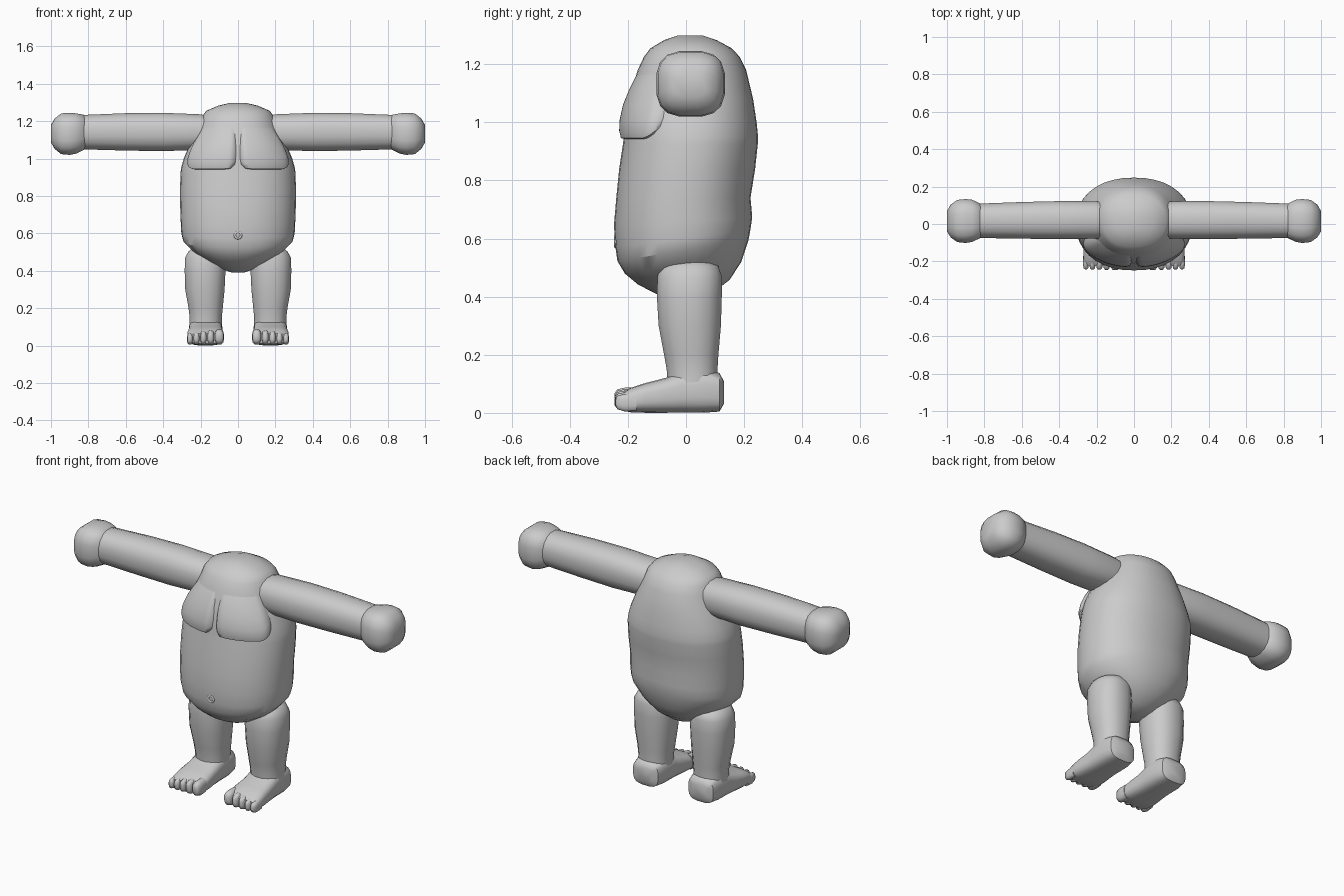
import bpy, bmesh, math

skin = bpy.data.materials.new("plain_grey")
skin.diffuse_color = (0.6, 0.6, 0.6, 1)


def finish(name, verts, faces, angle=40, mirror=False):
    me = bpy.data.meshes.new(name)
    me.from_pydata(verts, [], faces)
    bm = bmesh.new()
    bm.from_mesh(me)
    bmesh.ops.recalc_face_normals(bm, faces=bm.faces)
    bm.to_mesh(me)
    bm.free()
    me.materials.append(skin)
    ob = bpy.data.objects.new(name, me)
    bpy.context.collection.objects.link(ob)
    bpy.ops.object.select_all(action='DESELECT')
    ob.select_set(True)
    bpy.context.view_layer.objects.active = ob
    bpy.ops.object.shade_smooth_by_angle(angle=math.radians(angle))
    if mirror:
        ob.modifiers.new("mirror", 'MIRROR')
    return ob


def sup(c, e):
    return math.copysign(abs(c) ** (2 / e), c)


def skin_rings(rings):
    """Faces bridging equal rings, closed by a cap at each end."""
    n, m = len(rings[0]), len(rings)
    faces = [(i * n + j, i * n + (j + 1) % n, (i + 1) * n + (j + 1) % n, (i + 1) * n + j)
             for i in range(m - 1) for j in range(n)]
    faces += [tuple(range(n)), tuple(range((m - 1) * n, m * n))]
    return [v for r in rings for v in r], faces


def loft(name, axis, sections, seg=16, e=2.3, angle=60):
    """Mirrored limb; section = position on axis, then min/max of the other two axes."""
    rings = []
    for p, u0, u1, v0, v1 in sections:
        ring = []
        for k in range(seg):
            a = 2 * math.pi * (k + 0.5) / seg
            u = (u0 + u1) / 2 + (u1 - u0) / 2 * sup(math.cos(a), e)
            v = (v0 + v1) / 2 + (v1 - v0) / 2 * sup(math.sin(a), e)
            ring.append({'x': (p, u, v), 'y': (u, p, v), 'z': (u, v, p)}[axis])
        rings.append(ring)
    return finish(name, *skin_rings(rings), angle, True)


# Torso outline: height, half width, front, back, slant
OUTLINE = [
    (0.39, 0.03, -0.04, 0.04, 0.0), (0.41, 0.09, -0.10, 0.09, 0.02),
    (0.45, 0.165, -0.165, 0.15, 0.05), (0.50, 0.235, -0.21, 0.19, 0.10),
    (0.56, 0.292, -0.236, 0.215, 0.16), (0.60, 0.303, -0.243, 0.221, 0.12),
    (0.66, 0.306, -0.248, 0.228, 0.06), (0.74, 0.309, -0.24, 0.222, 0.0),
    (0.84, 0.310, -0.23, 0.238, 0), (0.925, 0.307, -0.217, 0.247, 0),
    (0.95, 0.304, -0.214, 0.248, 0), (1.0, 0.29, -0.21, 0.243, 0),
    (1.08, 0.257, -0.197, 0.231, 0), (1.18, 0.207, -0.166, 0.207, 0),
    (1.225, 0.192, -0.145, 0.185, 0), (1.255, 0.17, -0.122, 0.157, 0),
    (1.283, 0.105, -0.075, 0.105, 0), (1.298, 0.04, -0.03, 0.06, 0)]


def torso_point(a, z, grow=0.0):
    for lo, hi in zip(OUTLINE, OUTLINE[1:]):
        if z <= hi[0]:
            break
    t = (z - lo[0]) / (hi[0] - lo[0])
    _, w, f, b, s = [p + (q - p) * t for p, q in zip(lo, hi)]
    x = (w + grow) * sup(math.sin(a), 2.2)
    y = (f + b) / 2 - ((b - f) / 2 + grow) * sup(math.cos(a), 2.2)
    return x, y, z + s * y


# Torso with a hard crease above the rounded underside
SEG = 36
finish("torso", *skin_rings([[torso_point(2 * math.pi * k / SEG, r[0]) for k in range(SEG)]
                             for r in OUTLINE]), 32)

# Chest: a raised shell over the front with a centre cleft
COLS = 48
STEPS = [(0, -0.012), (0.02, 0.012), (0.10, 0.019), (0.25, 0.021), (0.45, 0.018),
         (0.65, 0.010), (0.85, 0.0), (1, -0.012)]
verts = []
for t, off in STEPS:
    for k in range(COLS + 1):
        s = -1 + 2 * k / COLS
        a = abs(s)
        low = 0.94 + 0.035 * math.exp(-(a / 0.06) ** 2) + 0.08 * max(0, (a - 0.65) / 0.35) ** 2
        cleft = 0.035 * math.exp(-(a / 0.035) ** 2)
        side = 0.035 * max(0, (a - 0.75) / 0.25) ** 2
        verts.append(torso_point(s * 1.25, low + t * (1.2 - low), off - cleft - side))
n = COLS + 1
finish("chest", verts, [(i * n + j, i * n + j + 1, (i + 1) * n + j + 1, (i + 1) * n + j)
                        for i in range(len(STEPS) - 1) for j in range(COLS)], 50)

# Navel
bpy.ops.mesh.primitive_torus_add(major_radius=0.017, minor_radius=0.007, major_segments=12,
                                 minor_segments=6, location=(0, -0.241, 0.59),
                                 rotation=(math.pi / 2, 0, 0))
navel = bpy.context.object
navel.name = "navel"
navel.data.materials.append(skin)
bpy.ops.object.shade_smooth_by_angle(angle=math.pi)

# Arms and rounded mitten hands
loft("arm", 'x', [
    (0.14, -0.07, 0.11, 1.06, 1.225), (0.20, -0.08, 0.123, 1.045, 1.238),
    (0.40, -0.082, 0.124, 1.038, 1.246), (0.60, -0.080, 0.119, 1.041, 1.244),
    (0.84, -0.076, 0.110, 1.048, 1.234)], e=2.4)
loft("hand", 'x', [
    (0.81, -0.06, 0.09, 1.06, 1.21), (0.825, -0.078, 0.112, 1.045, 1.235),
    (0.865, -0.097, 0.131, 1.025, 1.243), (0.90, -0.103, 0.135, 1.018, 1.246),
    (0.945, -0.098, 0.130, 1.022, 1.243), (0.98, -0.073, 0.105, 1.05, 1.215),
    (1.0, -0.04, 0.07, 1.085, 1.18)], e=2.9, angle=75)

# Legs with domed tops
loft("leg", 'z', [
    (0.10, 0.085, 0.262, -0.065, 0.11), (0.15, 0.085, 0.260, -0.068, 0.11),
    (0.20, 0.080, 0.266, -0.077, 0.113), (0.30, 0.070, 0.284, -0.096, 0.122),
    (0.40, 0.065, 0.287, -0.102, 0.125), (0.47, 0.068, 0.285, -0.100, 0.125),
    (0.505, 0.085, 0.265, -0.088, 0.113), (0.525, 0.115, 0.235, -0.05, 0.075)], angle=75)

# Feet with flat soles
loft("foot", 'y', [
    (0.13, 0.13, 0.22, 0.03, 0.11), (0.115, 0.095, 0.252, 0.004, 0.138),
    (0.06, 0.083, 0.263, 0.0, 0.153), (-0.02, 0.083, 0.263, 0.0, 0.143),
    (-0.07, 0.082, 0.266, 0.0, 0.121), (-0.14, 0.076, 0.272, 0.0, 0.103),
    (-0.195, 0.077, 0.272, 0.002, 0.085), (-0.222, 0.084, 0.264, 0.012, 0.065)],
    seg=20, e=3.2, angle=50)

# Toes, the big one on the inner side
x = 0.074
for i, (w, top) in enumerate([(0.052, 0.088), (0.04, 0.083), (0.038, 0.078),
                              (0.036, 0.072), (0.034, 0.066)]):
    loft(f"toe_{i + 1}", 'y', [
        (-0.17, x + 0.002, x + w - 0.002, 0.006, top), (-0.21, x, x + w, 0.004, top),
        (-0.236, x + 0.004, x + w - 0.004, 0.012, top - 0.006),
        (-0.246 + i * 0.001, x + 0.012, x + w - 0.012, 0.026, top - 0.02)], seg=12, e=2.6)
    x += w
